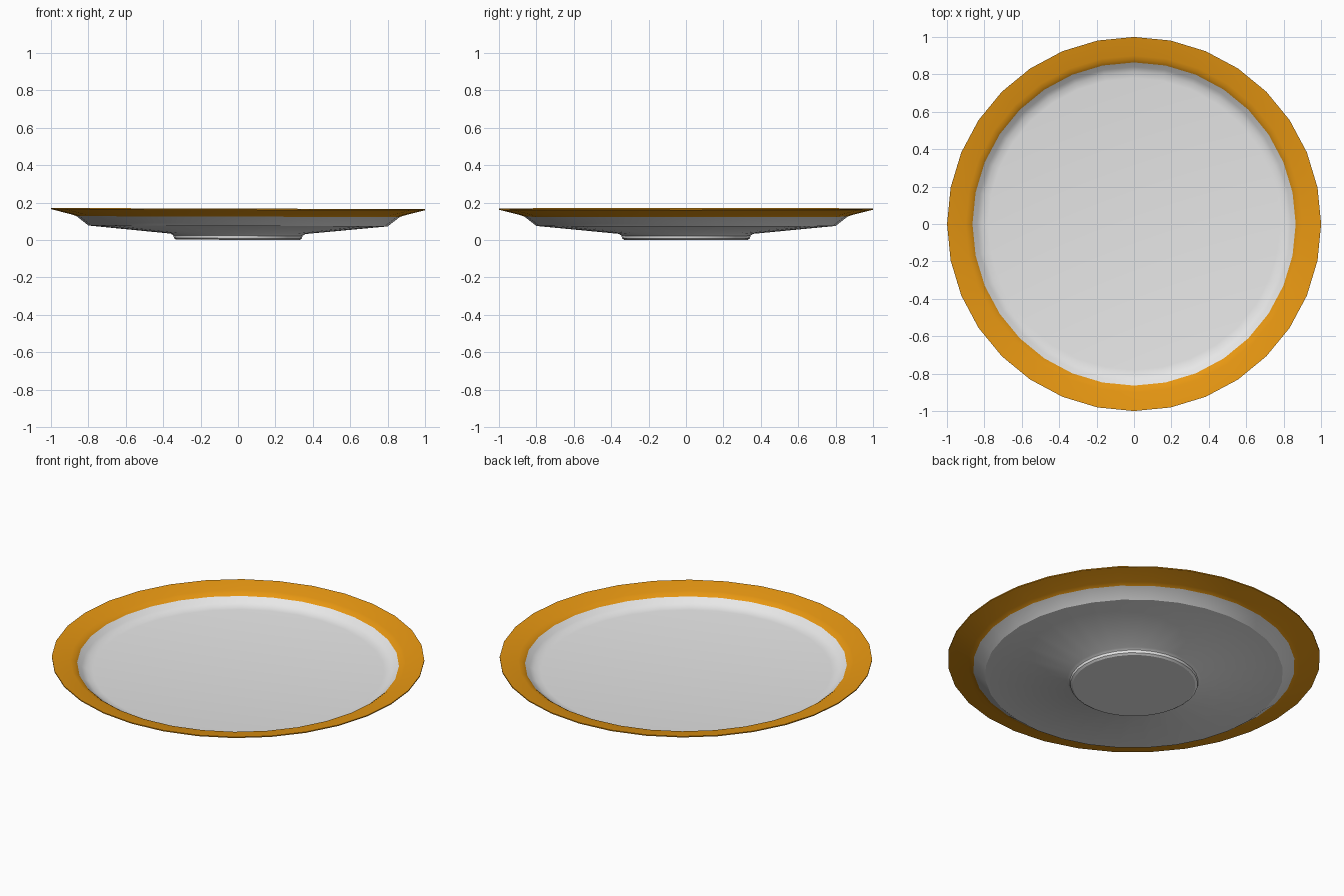
import bpy, bmesh, math
from mathutils import Matrix, Vector

cube = bpy.data.objects.get("Cube")
if cube:
    bpy.data.objects.remove(cube, do_unlink=True)

SIDES = 32
RIM_RADIUS = 0.864


def material(name, color):
    m = bpy.data.materials.new(name)
    m.use_nodes = True
    m.diffuse_color = color
    m.node_tree.nodes["Principled BSDF"].inputs["Base Color"].default_value = color
    return m


white = material("white glaze", (0.8, 0.8, 0.8, 1))
orange = material("orange glaze", (0.8, 0.31, 0.006, 1))

# Cross-section (radius, height): foot, underside, rim edge, rim top, well
profile = [(0, 0), (0.33, 0), (0.342, 0.008), (0.345, 0.022), (0.36, 0.032),
           (0.8, 0.074), (RIM_RADIUS, 0.124), (0.89, 0.133), (1, 0.161),
           (1, 0.167), (0.9, 0.148), (0.88, 0.142), (RIM_RADIUS, 0.131),
           (0.84, 0.108), (0.815, 0.095), (0.78, 0.09), (0, 0.09)]

# Lathe the cross-section into the plate
bm = bmesh.new()
verts = [bm.verts.new((r, 0, z)) for r, z in profile]
edges = [bm.edges.new(pair) for pair in zip(verts, verts[1:])]
bmesh.ops.spin(bm, geom=verts + edges, cent=(0, 0, 0), axis=(0, 0, 1),
               angle=math.tau, steps=SIDES)
bmesh.ops.remove_doubles(bm, verts=bm.verts, dist=0.0005)
bmesh.ops.recalc_face_normals(bm, faces=bm.faces)

# Orange rim band, white everywhere inside it
for face in bm.faces:
    reach = min(Vector(v.co.xy).length for v in face.verts)
    face.material_index = int(reach > RIM_RADIUS - 0.005)

# The plate sits with a very slight lean
bmesh.ops.transform(bm, matrix=Matrix.Rotation(0.003, 4, "Y"), verts=bm.verts)
lowest = min(v.co.z for v in bm.verts)
bmesh.ops.translate(bm, vec=(0, 0, -lowest), verts=bm.verts)

mesh = bpy.data.meshes.new("plate")
bm.to_mesh(mesh)
bm.free()
mesh.materials.append(white)
mesh.materials.append(orange)
plate = bpy.data.objects.new("plate", mesh)
bpy.context.collection.objects.link(plate)

# Smooth glaze with crisp foot and rim edges
bpy.ops.object.select_all(action="DESELECT")
plate.select_set(True)
bpy.context.view_layer.objects.active = plate
bpy.ops.object.shade_smooth_by_angle(angle=math.radians(30))
